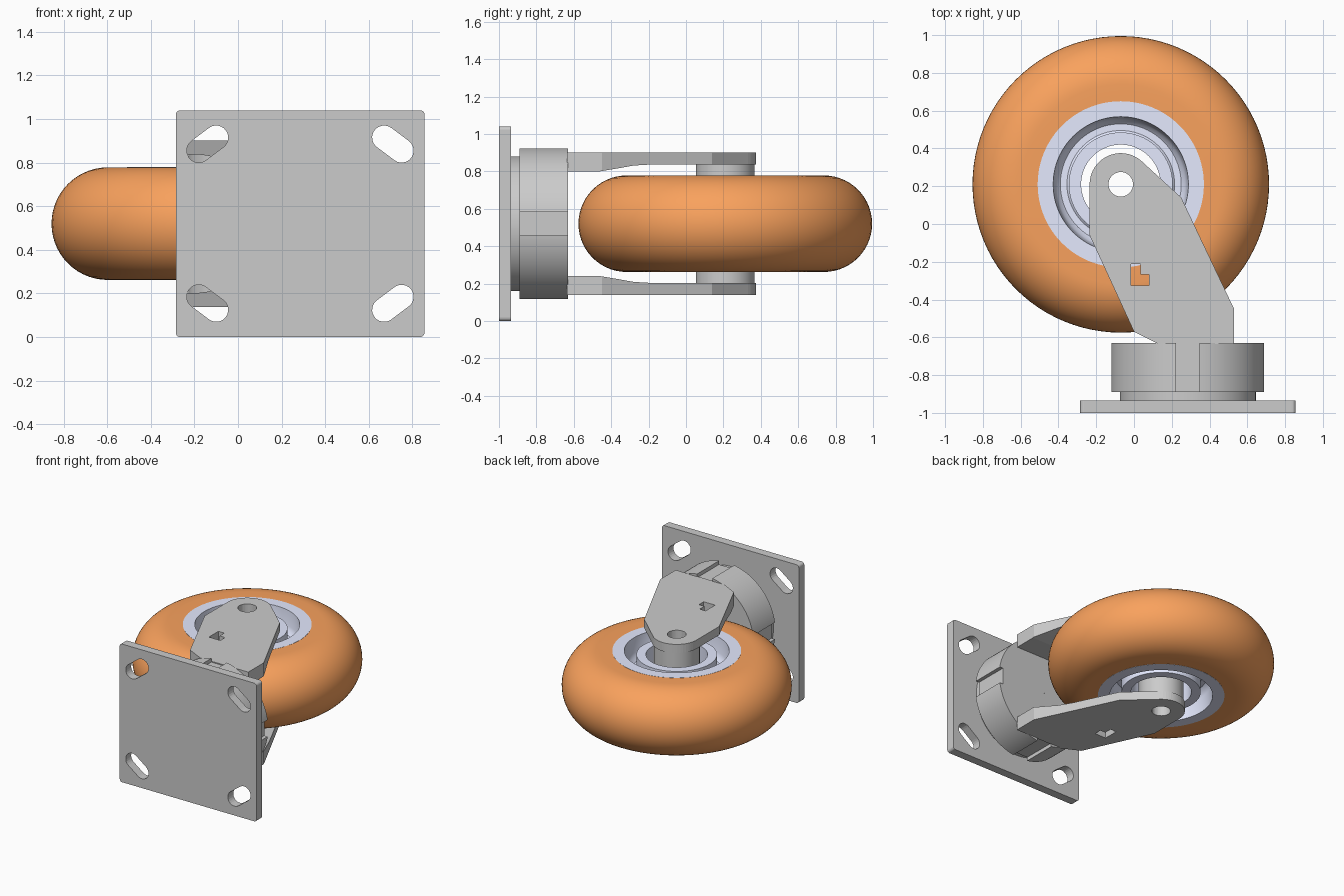
import bpy, bmesh, math
from mathutils import Matrix, Vector

if "Cube" in bpy.data.objects:
    bpy.data.objects.remove(bpy.data.objects["Cube"])

CZ = 0.52                      # mid height of the whole caster
AXLE = Vector((-0.07, 0.21, CZ))
SWIVEL_X = 0.285
TO_Y = Matrix.Rotation(-math.pi / 2, 4, 'X')   # local z -> world y


def finish(name, bm, loc=(0, 0, 0), color=None, smooth=False, hide=False):
    bmesh.ops.recalc_face_normals(bm, faces=bm.faces)
    me = bpy.data.meshes.new(name)
    bm.to_mesh(me)
    bm.free()
    ob = bpy.data.objects.new(name, me)
    ob.location = loc
    bpy.context.collection.objects.link(ob)
    if color:
        mat = bpy.data.materials.new(name + "_paint")
        mat.diffuse_color = color
        mat.use_nodes = True
        mat.node_tree.nodes["Principled BSDF"].inputs["Base Color"].default_value = mat.diffuse_color
        me.materials.append(mat)
    if hide:
        ob.hide_render = True
        ob.hide_set(True)
    elif smooth:
        bpy.ops.object.select_all(action='DESELECT')
        ob.select_set(True)
        bpy.context.view_layer.objects.active = ob
        bpy.ops.object.shade_smooth_by_angle(angle=math.radians(30))
    return ob


def lathe(name, profile, loc, matrix=None, color=None, seg=96):
    """Spin a closed (radius, height) profile around local z."""
    bm = bmesh.new()
    rings = []
    for i in range(seg):
        a = 2 * math.pi * i / seg
        rings.append([bm.verts.new((r * math.cos(a), r * math.sin(a), h)) for r, h in profile])
    n = len(profile)
    for i in range(seg):
        A, B = rings[i], rings[(i + 1) % seg]
        for j in range(n):
            k = (j + 1) % n
            bm.faces.new((A[j], B[j], B[k], A[k]))
    if matrix:
        bmesh.ops.transform(bm, matrix=matrix, verts=bm.verts)
    return finish(name, bm, loc, color, True)


def prism(name, points, vec, loc=(0, 0, 0), **kw):
    """Extrude a flat polygon along vec."""
    bm = bmesh.new()
    f = bm.faces.new([bm.verts.new(p) for p in points])
    g = bmesh.ops.extrude_face_region(bm, geom=[f])
    bmesh.ops.translate(bm, vec=vec, verts=[v for v in g['geom'] if isinstance(v, bmesh.types.BMVert)])
    return finish(name, bm, loc, **kw)


def boolean(ob, cutter, op='DIFFERENCE'):
    m = ob.modifiers.new("cut", 'BOOLEAN')
    m.object, m.operation, m.solver = cutter, op, 'EXACT'


def arc(cx, cy, r, a0, a1, n):
    return [(cx + r * math.cos(math.radians(a0 + (a1 - a0) * i / n)),
             cy + r * math.sin(math.radians(a0 + (a1 - a0) * i / n))) for i in range(n + 1)]


# Tyre: half-round tread with flat sides
lathe("tyre", [(0.44, -0.258)] + arc(0.527, 0, 0.258, -90, 90, 28) + [(0.44, 0.258)],
      AXLE, color=(0.95, 0.36, 0.11, 1))

# Wheel hub: rim, rounded recess and raised bearing ring, same on both sides
half = [(0.44, 0.259), (0.358, 0.259), (0.35, 0.15), (0.34, 0.12), (0.32, 0.1), (0.285, 0.1),
        (0.275, 0.11), (0.275, 0.23), (0.21, 0.23)]
lathe("wheel_hub", half + [(r, -h) for r, h in reversed(half)], AXLE, color=(0.78, 0.82, 1.0, 1))

# Axle spacer tube between the fork arms
lathe("axle_spacer", [(0.157, -0.317), (0.157, 0.317), (0.065, 0.317), (0.065, -0.317)], AXLE)

# Fork arms: outline cut to a side profile that thickens at the root, mirrored about mid height
outline = arc(AXLE.x, AXLE.y, 0.165, 48, 180, 20) + [
    (-0.235, -0.06), (0.0, -0.57), (0.13, -0.635), (0.53, -0.635), (0.53, -0.45), (0.25, 0.14)]
arm = prism("fork_arms", [(x, y, 0.25) for x, y in outline], (0, 0, 0.132), (0, 0, CZ))
side = [(-0.8, 0.6), (-0.8, 0.28), (-0.46, 0.28), (-0.37, 0.295), (-0.28, 0.311), (-0.18, 0.317),
        (0.6, 0.317), (0.6, 0.6)]
boolean(arm, prism("arm_side_helper", [(-1, y, z) for y, z in side], (2, 0, 0), (0, 0, CZ), hide=True),
        'INTERSECT')
bore = arc(AXLE.x, AXLE.y, 0.065, 0, 350, 35)
window = [(-0.015, -0.212), (0.035, -0.212), (0.035, -0.268), (0.08, -0.268), (0.08, -0.325), (-0.015, -0.325)]
for label, shape in (("axle_bore", bore), ("arm_window", window)):
    boolean(arm, prism(label + "_cutter", [(x, y, 0.1) for x, y in shape], (0, 0, 0.6), (0, 0, CZ), hide=True))
mir = arm.modifiers.new("mirror", 'MIRROR')
mir.use_axis = (False, False, True)
mir.use_mirror_merge = False

# Swivel head: thick disc with four shallow grooves in its rim
head = lathe("swivel_head", [(0.001, -0.89), (0.408, -0.89), (0.408, -0.63), (0.001, -0.63)],
             (SWIVEL_X, 0, CZ), TO_Y)
for i in range(4):
    c, s = round(math.cos(i * math.pi / 2)), round(math.sin(i * math.pi / 2))
    pts = [(u * c - v * s, -1.2, u * s + v * c)
           for u, v in ((0.375, -0.063), (0.5, -0.063), (0.5, 0.063), (0.375, 0.063))]
    boolean(head, prism("head_groove_cutter_%d" % i, pts, (0, 1, 0), (SWIVEL_X, 0, CZ), hide=True))

# Swivel neck between head and plate
lathe("swivel_neck", [(0.001, -0.94), (0.36, -0.94), (0.36, -0.885), (0.001, -0.885)],
      (SWIVEL_X, 0, CZ), TO_Y)

# Mounting plate with rounded corners and four slanted bolt slots
hx, hz, r = 0.57, 0.52, 0.02
corners = [(hx - r, hz - r, 0), (r - hx, hz - r, 90), (r - hx, r - hz, 180), (hx - r, r - hz, 270)]
rim = [p for x, z, a in corners for p in arc(x, z, r, a, a + 90, 5)]
plate = prism("mounting_plate", [(x, -1, z) for x, z in rim], (0, 0.065, 0), (SWIVEL_X, 0, CZ))
tilt = math.degrees(math.atan2(0.06, -0.08))
slot = arc(0.385, 0.395, 0.055, tilt - 90, tilt - 90 + 180, 12)
slot = arc(0.385, 0.395, 0.055, tilt - 90, tilt + 90, 12) + arc(0.465, 0.335, 0.055, tilt + 90, tilt + 270, 12)
for sx in (1, -1):
    for sz in (1, -1):
        boolean(plate, prism("bolt_slot_cutter_%d_%d" % (sx, sz), [(x * sx, -1.1, z * sz) for x, z in slot],
                             (0, 0.3, 0), (SWIVEL_X, 0, CZ), hide=True))
